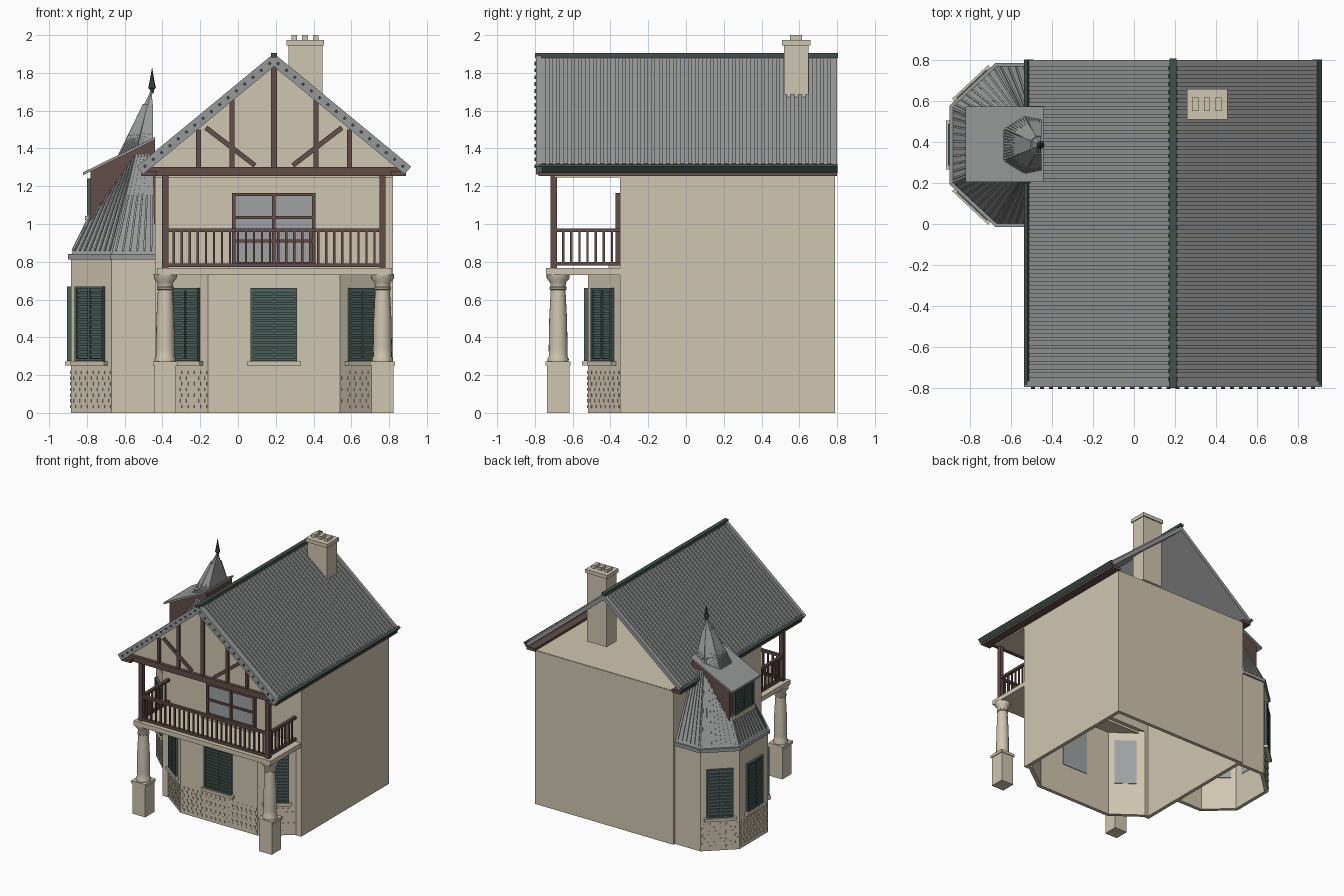
import bpy, bmesh, math
from mathutils import Matrix, Vector

cube = bpy.data.objects.get("Cube")
if cube:
    bpy.data.objects.remove(cube, do_unlink=True)


def material(name, *rgb):
    mat = bpy.data.materials.new(name)
    linear = [(c / 255) ** 2.2 for c in rgb] + [1]
    mat.diffuse_color = linear
    mat.use_nodes = True
    mat.node_tree.nodes["Principled BSDF"].inputs["Base Color"].default_value = linear
    return mat


PLASTER = material("cream plaster", 207, 197, 175)
TIMBER = material("brown timber", 98, 78, 73)
TILE = material("grey roofing", 150, 152, 151)
GREEN = material("green shutter", 78, 97, 92)
TRIM = material("dark green trim", 66, 82, 77)
GLASS = material("grey glass", 158, 160, 162)


def finish(name, bm, mat, recalc=True):
    if recalc:
        bmesh.ops.recalc_face_normals(bm, faces=bm.faces)
    mesh = bpy.data.meshes.new(name)
    bm.to_mesh(mesh)
    bm.free()
    mesh.materials.append(mat)
    obj = bpy.data.objects.new(name, mesh)
    bpy.context.collection.objects.link(obj)
    return obj


def boxes(name, mat, specs, frame=Matrix()):
    """Boxes given as x, y, z ranges, placed in a local frame."""
    bm = bmesh.new()
    for x0, x1, y0, y1, z0, z1 in specs:
        place = Matrix.Translation(((x0 + x1) / 2, (y0 + y1) / 2, (z0 + z1) / 2))
        size = Matrix.Diagonal((x1 - x0, y1 - y0, z1 - z0, 1))
        bmesh.ops.create_cube(bm, size=1, matrix=frame @ place @ size)
    return finish(name, bm, mat)


def prism(name, mat, profile, y0, y1):
    """An x-z profile pulled along y."""
    bm = bmesh.new()
    face = bm.faces.new([bm.verts.new((x, y0, z)) for x, z in profile])
    out = bmesh.ops.extrude_face_region(bm, geom=[face])
    moved = [v for v in out["geom"] if isinstance(v, bmesh.types.BMVert)]
    bmesh.ops.translate(bm, verts=moved, vec=(0, y1 - y0, 0))
    return finish(name, bm, mat)


def shell(name, mat, path, z0, z1, closed, depth=0.03, offset=-1):
    """A thick wall standing on a counterclockwise path."""
    bm = bmesh.new()
    low = [bm.verts.new((x, y, z0)) for x, y in path]
    high = [bm.verts.new((x, y, z1)) for x, y in path]
    for i in range(len(path) if closed else len(path) - 1):
        j = (i + 1) % len(path)
        bm.faces.new((low[i], low[j], high[j], high[i]))
    obj = finish(name, bm, mat, False)
    solid = obj.modifiers.new("thickness", 'SOLIDIFY')
    solid.thickness, solid.offset = depth, offset
    solid.use_even_offset = True
    return obj


def lathe(name, mat, profile, x, y, sides=20):
    bm = bmesh.new()
    rings = []
    for r, z in profile:
        rings.append([bm.verts.new((x + r * math.cos(math.tau * i / sides),
                                    y + r * math.sin(math.tau * i / sides), z))
                      for i in range(sides)])
    for a, b in zip(rings, rings[1:]):
        for i in range(sides):
            j = (i + 1) % sides
            bm.faces.new((a[i], a[j], b[j], b[i]))
    bm.faces.new(rings[0])
    bm.faces.new(rings[-1])
    obj = finish(name, bm, mat)
    bpy.ops.object.select_all(action='DESELECT')
    obj.select_set(True)
    bpy.context.view_layer.objects.active = obj
    bpy.ops.object.shade_smooth_by_angle(angle=math.radians(40))


def wall_frame(a, b):
    """Local frame on a wall: x along it, y outward, z up."""
    a, b = Vector((*a, 0)), Vector((*b, 0))
    u = (a - b).normalized()
    n = Vector((-u.y, u.x, 0))
    mid = (a + b) / 2
    return Matrix(((u.x, n.x, 0, mid.x), (u.y, n.y, 0, mid.y), (0, 0, 1, 0), (0, 0, 0, 1)))


def shutter(name, a, b, width, z0, z1, slats=15, glass=True):
    frame, h, bar = wall_frame(a, b), width / 2, 0.012
    parts = [(-h, h, 0, 0.005, z0, z1), (-h, h, 0, 0.02, z1 - bar, z1), (-h, h, 0, 0.02, z0, z0 + bar)]
    parts += [(x - bar / 2, x + bar / 2, 0, 0.02, z0, z1) for x in (-h, 0, h)]
    step = (z1 - z0) / slats
    parts += [(-h, h, 0, 0.014, z0 + i * step, z0 + (i + 0.6) * step) for i in range(slats)]
    boxes(name + "_shutter", GREEN, parts, frame)
    boxes(name + "_sill", PLASTER, [(-h - 0.025, h + 0.025, 0, 0.03, z0 - 0.025, z0 - 0.002)], frame)
    if glass:
        boxes(name + "_inner_pane", GLASS, [(-h, h, -0.036, -0.031, z0, z1)], frame)


def plinth_blocks(name, a, b):
    """Shallow staggered masonry blocks on the base of a wall."""
    length = (Vector(a) - Vector(b)).length
    count = int(length / 0.04)
    specs = []
    for row in range(7):
        for i in range(count):
            x = (i + 0.3 + 0.3 * (row % 2)) * length / count - length / 2
            specs.append((x - 0.007, x + 0.007, 0, 0.004, 0.025 + row * 0.03, 0.043 + row * 0.03))
    boxes(name, PLASTER, specs, wall_frame(a, b))


# House walls with a front bay below and a plain storey above
L, R, FRONT, BACK, MID = -0.44, 0.82, -0.35, 0.79, 0.19
bay = [(-0.39, FRONT), (-0.16, -0.52), (0.54, -0.52), (0.77, FRONT)]
shell("lower_walls", PLASTER, [(L, BACK), (L, FRONT)] + bay + [(R, FRONT), (R, BACK)], 0, 0.75, True)
shell("upper_walls", PLASTER, [(L, BACK), (L, FRONT), (R, FRONT), (R, BACK)], 0.75, 1.26, True)
boxes("attic_floor", PLASTER, [(L, R, -0.7, BACK - 0.005, 1.245, 1.262)])
for i, width in enumerate((0.17, 0.235, 0.17)):
    shutter("bay_%d" % i, bay[i], bay[i + 1], width, 0.275, 0.66)
    plinth_blocks("bay_plinth_%d" % i, bay[i], bay[i + 1])

# Balcony with columns, posts and railings
boxes("balcony_slab", PLASTER, [(-0.43, 0.815, -0.74, FRONT, 0.73, 0.768)])
column = [(0.055, 0.27), (0.057, 0.285), (0.049, 0.3), (0.05, 0.34), (0.047, 0.5), (0.039, 0.65),
          (0.045, 0.655), (0.045, 0.665), (0.04, 0.67), (0.042, 0.69), (0.06, 0.712), (0.062, 0.735)]
for side, x in (("right", -0.385), ("left", 0.765)):
    boxes(side + "_pedestal", PLASTER, [(x - 0.058, x + 0.058, -0.737, -0.617, 0, 0.25),
                                        (x - 0.065, x + 0.065, -0.743, -0.611, 0.25, 0.272)])
    lathe(side + "_column", PLASTER, column, x, -0.677)
    boxes(side + "_post", TIMBER, [(x - 0.017, x + 0.017, -0.717, -0.683, 0.768, 1.26)])
    rail = [(x - 0.012, x + 0.012, -0.7, FRONT, z, z + 0.02) for z in (0.78, 0.957)]
    rail += [(x - 0.006, x + 0.006, y - 0.006, y + 0.006, 0.79, 0.96)
             for y in [-0.65 + 0.043 * i for i in range(7)]]
    boxes(side + "_railing", TIMBER, rail)
rail = [(-0.385, 0.765, -0.712, -0.688, z, z + 0.02) for z in (0.772, 0.957)]
rail += [(x - 0.006, x + 0.006, -0.706, -0.694, 0.78, 0.96) for x in [-0.34 + 0.0425 * i for i in range(26)]]
boxes("front_railing", TIMBER, rail)

# Balcony window
W = 0.212
boxes("balcony_glass", GLASS, [(MID - W, MID + W, FRONT - 0.008, FRONT, 0.79, 1.16)])
bars = [(x - 0.009, x + 0.009, FRONT - 0.022, FRONT, 0.78, 1.165) for x in (MID - W, MID, MID + W)]
bars += [(MID - W, MID + W, FRONT - 0.02, FRONT, z - 0.008, z + 0.008) for z in (0.79, 0.91, 1.035, 1.157)]
boxes("balcony_window_frame", TIMBER, bars)
boxes("balcony_threshold", PLASTER, [(MID - 0.24, MID + 0.24, -0.41, FRONT, 0.768, 0.782)])

# Timbered front gable
prism("front_gable", PLASTER, [(-0.5, 1.28), (0.88, 1.28), (MID, 1.86)], -0.72, -0.70)
timber = [(-0.49, 0.87, -0.745, -0.69, 1.255, 1.302), (MID - 0.016, MID + 0.016, -0.735, -0.72, 1.3, 1.855)]
for s in (-1, 1):
    for offset, top in ((0.222, 1.665), (0.4, 1.5)):
        x = MID + s * offset
        timber.append((x - 0.013, x + 0.013, -0.735, -0.72, 1.3, top))
    a, b = Vector((MID + s * 0.36, 0, 1.51)), Vector((MID + s * 0.1, 0, 1.31))
    d = b - a
    turn = Matrix.Translation((a + b) / 2) @ Matrix.Rotation(-math.atan2(d.z, d.x), 4, 'Y')
    boxes("gable_brace", TIMBER, [(-d.length / 2, d.length / 2, -0.733, -0.72, -0.013, 0.013)], turn)
boxes("gable_timbers", TIMBER, timber)

# Ribbed main roof, verges, gutters and soffits
slope, length = math.atan2(0.585, 0.71), 0.92
for side, s in (("left", 1), ("right", -1)):
    frame = Matrix.Translation((MID, 0, 1.885)) @ Matrix.Diagonal((s, 1, 1, 1)) @ Matrix.Rotation(slope, 4, 'Y')
    boxes(side + "_roof", TILE, [(0, length, -0.785, 0.8, -0.03, 0)], frame)
    ribs = [(0.02, length - 0.02, y, y + 0.02, 0, 0.01) for y in [-0.765 + 0.0388 * i for i in range(40)]]
    boxes(side + "_roof_ribs", TILE, ribs, frame)
    boxes(side + "_bargeboard", TILE, [(0, length + 0.01, -0.795, -0.765, -0.04, 0.014)], frame)
    studs = [(u - 0.007, u + 0.007, -0.803, -0.795, -0.02, -0.006) for u in [0.04 + 0.057 * i for i in range(16)]]
    boxes(side + "_bargeboard_studs", TRIM, studs, frame)
    boxes(side + "_gutter", TRIM, [(length - 0.012, length + 0.01, -0.785, 0.802, -0.032, 0.014)], frame)
    xs = sorted((MID + s * 0.62, MID + s * 0.7))
    boxes(side + "_soffit", TIMBER, [(*xs, -0.78, 0.8, 1.255, 1.28)])
boxes("ridge_cap", TRIM, [(MID - 0.016, MID + 0.016, -0.8, 0.805, 1.88, 1.904)])

# Chimney
boxes("chimney", PLASTER, [(0.267, 0.447, 0.518, 0.648, 1.38, 1.95), (0.257, 0.455, 0.508, 0.658, 1.945, 1.975)])
boxes("chimney_pots", PLASTER, [(x - 0.015, x + 0.015, 0.55, 0.615, 1.97, 2) for x in (0.298, 0.355, 0.412)])

# Side turret
turret = [(L, 0.77), (-0.67, 0.77), (-0.885, 0.57), (-0.885, 0.2), (-0.67, 0), (L, 0)]
shell("turret_walls", PLASTER, turret, 0, 0.82, False)
shell("turret_gutter", TILE, turret, 0.812, 0.84, False, 0.02, 0.4)
for i in (1, 2, 3):
    shutter("turret_%d" % i, turret[i], turret[i + 1], 0.19, 0.275, 0.67)
    plinth_blocks("turret_plinth_%d" % i, turret[i], turret[i + 1])
apex = Vector((-0.455, 0.385, 1.72))
bm = bmesh.new()
base = [bm.verts.new((x, y, 0.835)) for x, y in turret]
tip = bm.verts.new(apex)
for a, b in zip(base, base[1:] + base[:1]):
    bm.faces.new((a, b, tip))
bm.faces.new(base)
finish("turret_roof", bm, TILE)
for a, b in zip(turret, turret[1:]):
    a, b = Vector((*a, 0.84)), Vector((*b, 0.84))
    count = max(5, int((b - a).length / 0.035))
    for i in range(count):
        start = a.lerp(b, (i + 0.5) / count)
        d = apex - start
        normal = (b - a).cross(d).normalized()
        across = normal.cross(d).normalized()
        along = d.normalized()
        frame = Matrix((across, normal, along)).transposed().to_4x4()
        frame.translation = start
        boxes("turret_roof_rib", TILE, [(-0.005, 0.005, 0, 0.006, 0.02, d.length * 0.9)], frame)
lathe("finial", TRIM, [(0.008, 1.69), (0.01, 1.71), (0.02, 1.72), (0.012, 1.76), (0.001, 1.825)], apex.x, apex.y, 8)

# Dormer on the turret
prism("dormer_walls", TIMBER, [(-0.78, 1.0), (L, 1.0), (L, 1.445), (-0.78, 1.28)], 0.225, 0.55)
prism("dormer_roof", TILE, [(-0.82, 1.258), (L, 1.445), (L, 1.46), (-0.82, 1.274)], 0.205, 0.572)
shutter("dormer", (-0.78, 0.55), (-0.78, 0.225), 0.22, 1.045, 1.24, 8, False)
